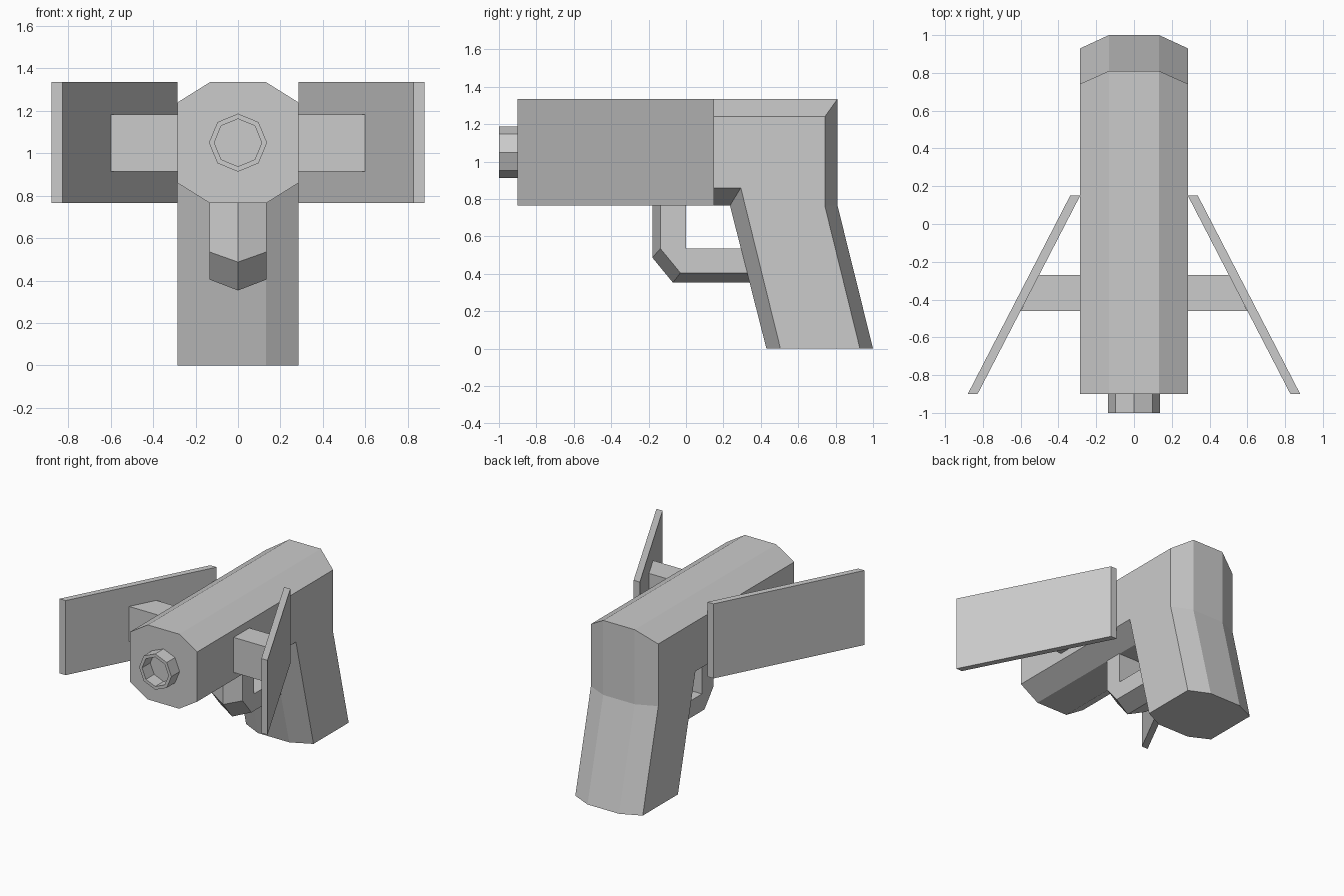
import bpy, math

if "Cube" in bpy.data.objects:
    bpy.data.objects.remove(bpy.data.objects["Cube"])


def make(name, verts, faces):
    mesh = bpy.data.meshes.new(name)
    mesh.from_pydata(verts, [], faces)
    mesh.validate()
    obj = bpy.data.objects.new(name, mesh)
    bpy.context.collection.objects.link(obj)
    return obj


def loft(name, rings, capped=True, closed=False):
    """Skin matching rings of 3D points; cap the ends or close into a loop."""
    n, m = len(rings[0]), len(rings)
    verts = [p for r in rings for p in r]
    faces = []
    for k in range(m if closed else m - 1):
        a, b = k * n, (k + 1) % m * n
        faces += [(a + i, a + (i + 1) % n, b + (i + 1) % n, b + i) for i in range(n)]
    if capped and not closed:
        faces += [tuple(range(n))[::-1], tuple(range((m - 1) * n, m * n))]
    return fix(make(name, verts, faces))


def fix(obj):
    import bmesh
    bm = bmesh.new()
    bm.from_mesh(obj.data)
    bmesh.ops.recalc_face_normals(bm, faces=bm.faces)
    bm.to_mesh(obj.data)
    bm.free()
    return obj


def at_x(x, profile):
    return [(x, y, z) for y, z in profile]


def prism(name, footprint, z0, z1):
    return loft(name, [[(x, y, z) for x, y in footprint] for z in (z0, z1)])


# Barrel and raked grip: one L-shaped side profile, chamfered towards the flanks
middle = [(-.9, 1.335), (.81, 1.335), (.81, .765), (1, 0), (.43, 0), (.235, .765), (-.9, .765)]
flank = [(-.9, 1.24), (.742, 1.24), (.742, .765), (.93, 0), (.505, 0), (.293, .86), (-.9, .86)]
loft("body_and_grip", [at_x(-.285, flank), at_x(-.133, middle),
                       at_x(.133, middle), at_x(.285, flank)])

# Trigger guard: flat inside, ridged along the outside
inner = [(.36, .535), (0, .535), (0, .79)]
ridge = [(-.18, .79), (-.18, .487), (-.07, .353), (.36, .353)]
edge = [(-.137, .79), (-.137, .535), (-.03, .405), (.36, .405)]
loft("trigger_guard", [at_x(-.135, edge + inner), at_x(0, ridge + inner),
                       at_x(.135, edge + inner)])


# Octagonal muzzle ring, open at the front
def octagon(r, y):
    return [(r * math.cos(i * math.pi / 4), y, 1.05 + r * math.sin(i * math.pi / 4))
            for i in range(8)]


loft("muzzle", [octagon(.137, -.9), octagon(.137, -1), octagon(.112, -1), octagon(.112, -.9)],
     closed=True)

# Swept side plates and their struts
for side, label in ((-1, "left"), (1, "right")):
    plate = [(.285, .15), (.338, .15), (.88, -.9), (.828, -.9)]
    strut = [(.27, -.27), (.503, -.27), (.6, -.46), (.27, -.46)]
    prism(label + "_plate", [(side * x, y) for x, y in plate], .765, 1.335)
    prism(label + "_strut", [(side * x, y) for x, y in strut], .915, 1.183)
